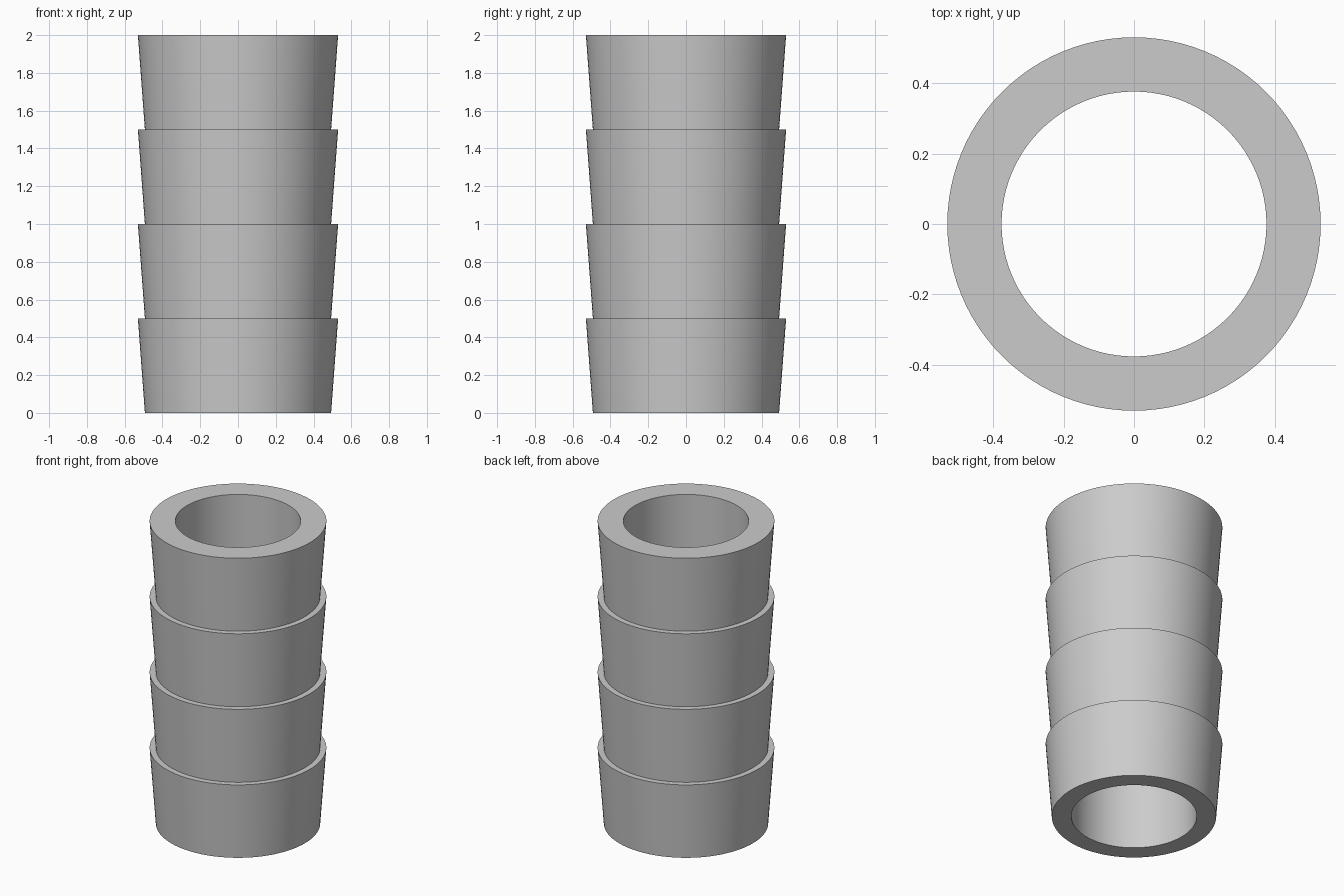
import bpy
import bmesh
from math import cos, sin, radians, tau

SEGMENTS = 96
TIERS = 4
TIER_HEIGHT = 0.5
LOWER_RADIUS = 0.493
UPPER_RADIUS = 0.53
BORE_RADIUS = 0.376

cube = bpy.data.objects.get("Cube")
if cube:
    bpy.data.objects.remove(cube, do_unlink=True)

# Plain grey plastic
grey = bpy.data.materials.new("grey")
grey.use_nodes = True
colour = (0.6, 0.6, 0.6, 1)
grey.diffuse_color = colour
grey.node_tree.nodes["Principled BSDF"].inputs["Base Color"].default_value = colour

# Closed wall section: flared tiers outside, straight bore inside
profile = []
for tier in range(TIERS):
    base = tier * TIER_HEIGHT
    profile += [(LOWER_RADIUS, base), (UPPER_RADIUS, base + TIER_HEIGHT)]
profile += [(BORE_RADIUS, TIERS * TIER_HEIGHT), (BORE_RADIUS, 0)]

# Turn the section about the vertical axis
bm = bmesh.new()
rings = []
for radius, z in profile:
    angles = [tau * i / SEGMENTS for i in range(SEGMENTS)]
    rings.append([bm.verts.new((radius * cos(a), radius * sin(a), z)) for a in angles])
for ring, following in zip(rings, rings[1:] + rings[:1]):
    for i in range(SEGMENTS):
        j = (i + 1) % SEGMENTS
        bm.faces.new((ring[i], ring[j], following[j], following[i]))
bmesh.ops.recalc_face_normals(bm, faces=bm.faces)

mesh = bpy.data.meshes.new("barbed_sleeve")
bm.to_mesh(mesh)
bm.free()
mesh.materials.append(grey)
sleeve = bpy.data.objects.new("barbed_sleeve", mesh)
bpy.context.collection.objects.link(sleeve)

# Smooth walls with crisp rims
bpy.ops.object.select_all(action="DESELECT")
sleeve.select_set(True)
bpy.context.view_layer.objects.active = sleeve
bpy.ops.object.shade_smooth_by_angle(angle=radians(30))
